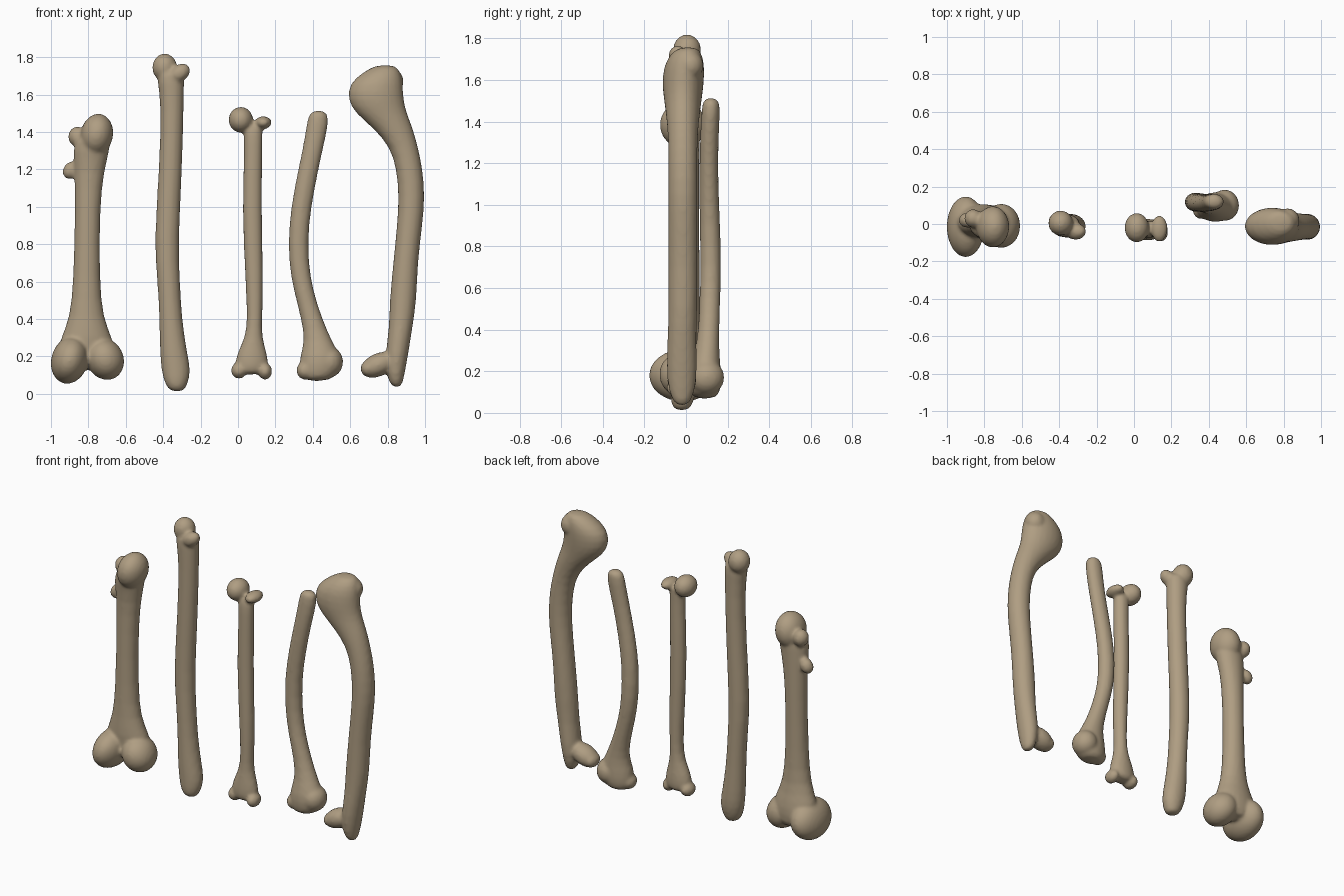
import bpy
import bmesh
import math
from mathutils import Matrix, Vector

SIDES = 12
SWELL = 1.04  # offsets the shrinkage caused by subdivision

default_cube = bpy.data.objects.get("Cube")
if default_cube:
    bpy.data.objects.remove(default_cube, do_unlink=True)

# One aged bone colour for everything
bone_colour = (0.43, 0.34, 0.225, 1)
material = bpy.data.materials.new("aged bone tan")
material.use_nodes = True
material.diffuse_color = bone_colour
shader = next(n for n in material.node_tree.nodes if n.type == 'BSDF_PRINCIPLED')
shader.inputs["Base Color"].default_value = bone_colour
shader.inputs["Roughness"].default_value = 0.8


def add_shaft(mesh, sections):
    """Loft ellipses given as height, centre x, centre y, half width, half depth."""
    rings = []
    for height, centre_x, centre_y, half_width, half_depth in sections:
        ring = []
        for step in range(SIDES):
            angle = math.tau * step / SIDES
            ring.append(mesh.verts.new((
                centre_x + SWELL * half_width * math.cos(angle),
                centre_y + SWELL * half_depth * math.sin(angle),
                height)))
        rings.append(ring)
    for lower, upper in zip(rings, rings[1:]):
        for step in range(SIDES):
            following = (step + 1) % SIDES
            mesh.faces.new((lower[step], lower[following],
                            upper[following], upper[step]))
    mesh.faces.new(list(reversed(rings[0])))
    mesh.faces.new(rings[-1])


def add_knob(mesh, centre, radii, tilt=0, turn=0):
    """Add an ellipsoid, tilted about y and turned about z in degrees."""
    placement = (Matrix.Translation(Vector(centre))
                 @ Matrix.Rotation(math.radians(turn), 4, 'Z')
                 @ Matrix.Rotation(math.radians(tilt), 4, 'Y')
                 @ Matrix.Diagonal(Vector(radii)).to_4x4())
    bmesh.ops.create_icosphere(mesh, subdivisions=3, radius=1, matrix=placement)


def build_bone(name, sections, knobs):
    """Fuse a lofted shaft and its knobs into one smooth bone."""
    mesh = bmesh.new()
    add_shaft(mesh, sections)
    for knob in knobs:
        add_knob(mesh, **knob)
    bmesh.ops.recalc_face_normals(mesh, faces=mesh.faces)
    data = bpy.data.meshes.new(name)
    mesh.to_mesh(data)
    mesh.free()
    data.materials.append(material)
    bone = bpy.data.objects.new(name, data)
    bpy.context.collection.objects.link(bone)

    rounding = bone.modifiers.new("rounding", 'SUBSURF')
    rounding.levels = rounding.render_levels = 1
    fusing = bone.modifiers.new("fusing", 'REMESH')
    fusing.mode = 'VOXEL'
    fusing.voxel_size = 0.011
    fusing.use_smooth_shade = True
    blending = bone.modifiers.new("blending", 'SMOOTH')
    blending.factor = 0.5
    blending.iterations = 4
    for polygon in data.polygons:
        polygon.use_smooth = True
    return bone


# Thigh bone: two condyles below, round head and two side bumps above
build_bone("thigh_bone", [
    (.12, -.8, .03, .12, .07),
    (.22, -.81, .02, .15, .09),
    (.3, -.81, .01, .14, .09),
    (.4, -.81, 0, .09, .07),
    (.6, -.81, 0, .07, .065),
    (1, -.805, 0, .066, .065),
    (1.2, -.795, 0, .08, .065),
    (1.3, -.785, -.01, .1, .075),
    (1.4, -.77, -.01, .09, .08),
], [
    dict(centre=(-.9, -.015, .18), radii=(.1, .165, .13), tilt=15),
    dict(centre=(-.71, -.01, .185), radii=(.1, .12, .115), tilt=-25),
    dict(centre=(-.755, -.015, 1.385), radii=(.088, .112, .115), tilt=10),
    dict(centre=(-.86, .03, 1.375), radii=(.048, .05, .055)),
    dict(centre=(-.895, .02, 1.195), radii=(.04, .04, .05), tilt=30),
])

# Straight shin bone: rounded foot, domed top with a pointed corner
build_bone("straight_shin_bone", [
    (.01, -.325, -.02, .035, .035),
    (.05, -.33, -.02, .06, .055),
    (.12, -.33, -.01, .08, .065),
    (.22, -.345, -.01, .073, .065),
    (.4, -.36, -.01, .06, .06),
    (.6, -.37, -.01, .06, .06),
    (.8, -.385, -.01, .065, .06),
    (1.2, -.36, -.01, .062, .06),
    (1.55, -.35, -.01, .06, .06),
    (1.67, -.36, -.01, .072, .065),
    (1.74, -.36, -.01, .075, .06),
], [
    dict(centre=(-.392, .005, 1.745), radii=(.067, .068, .075)),
    dict(centre=(-.312, -.04, 1.715), radii=(.062, .045, .045), tilt=-35),
])

# Slender bone: ball head, side prong and a flared, notched foot
build_bone("slender_bone", [
    (.1, .07, -.03, .08, .05),
    (.15, .073, -.03, .092, .06),
    (.22, .075, -.03, .08, .055),
    (.3, .083, -.03, .045, .045),
    (.4, .09, -.03, .04, .042),
    (.6, .088, -.03, .048, .045),
    (1, .073, -.03, .053, .045),
    (1.3, .083, -.03, .048, .045),
    (1.4, .08, -.03, .052, .045),
    (1.45, .08, -.02, .05, .04),
], [
    dict(centre=(.015, -.02, 1.465), radii=(.066, .08, .07)),
    dict(centre=(.135, -.025, 1.45), radii=(.045, .072, .035)),
    dict(centre=(.005, -.03, .125), radii=(.042, .055, .045)),
    dict(centre=(.145, -.04, .12), radii=(.038, .055, .045)),
])

# Curved bone: plain rounded top and a bulging foot
build_bone("curved_bone", [
    (.065, .42, .09, .07, .06),
    (.12, .435, .09, .11, .08),
    (.2, .44, .09, .11, .08),
    (.28, .43, .1, .073, .06),
    (.4, .395, .11, .056, .05),
    (.55, .35, .115, .052, .05),
    (.7, .323, .12, .053, .05),
    (.9, .323, .115, .053, .05),
    (1.1, .355, .11, .055, .045),
    (1.3, .398, .11, .053, .045),
    (1.45, .428, .12, .06, .045),
    (1.52, .43, .12, .047, .04),
], [
    dict(centre=(.485, .1, .17), radii=(.078, .085, .085)),
    dict(centre=(.36, .08, .125), radii=(.048, .055, .05)),
])

# Large bowed bone: overhanging head and a foot with a forward toe
build_bone("large_bowed_bone", [
    (.03, .85, -.02, .025, .03),
    (.1, .84, -.02, .05, .065),
    (.22, .85, -.02, .062, .075),
    (.35, .87, -.02, .062, .068),
    (.5, .883, -.015, .073, .07),
    (.7, .895, -.015, .065, .07),
    (.9, .918, -.015, .068, .07),
    (1.05, .93, -.015, .07, .07),
    (1.2, .918, -.015, .07, .07),
    (1.32, .888, -.015, .075, .07),
    (1.42, .83, -.015, .105, .08),
    (1.5, .765, -.015, .138, .09),
    (1.57, .735, -.015, .15, .1),
    (1.66, .737, -.01, .145, .1),
    (1.72, .77, 0, .1, .08),
    (1.76, .79, .01, .05, .045),
], [
    dict(centre=(.75, -.02, .155), radii=(.1, .07, .062), tilt=-25),
    dict(centre=(.695, -.02, .135), radii=(.04, .06, .045)),
    dict(centre=(.82, .02, 1.67), radii=(.066, .065, .07)),
])
